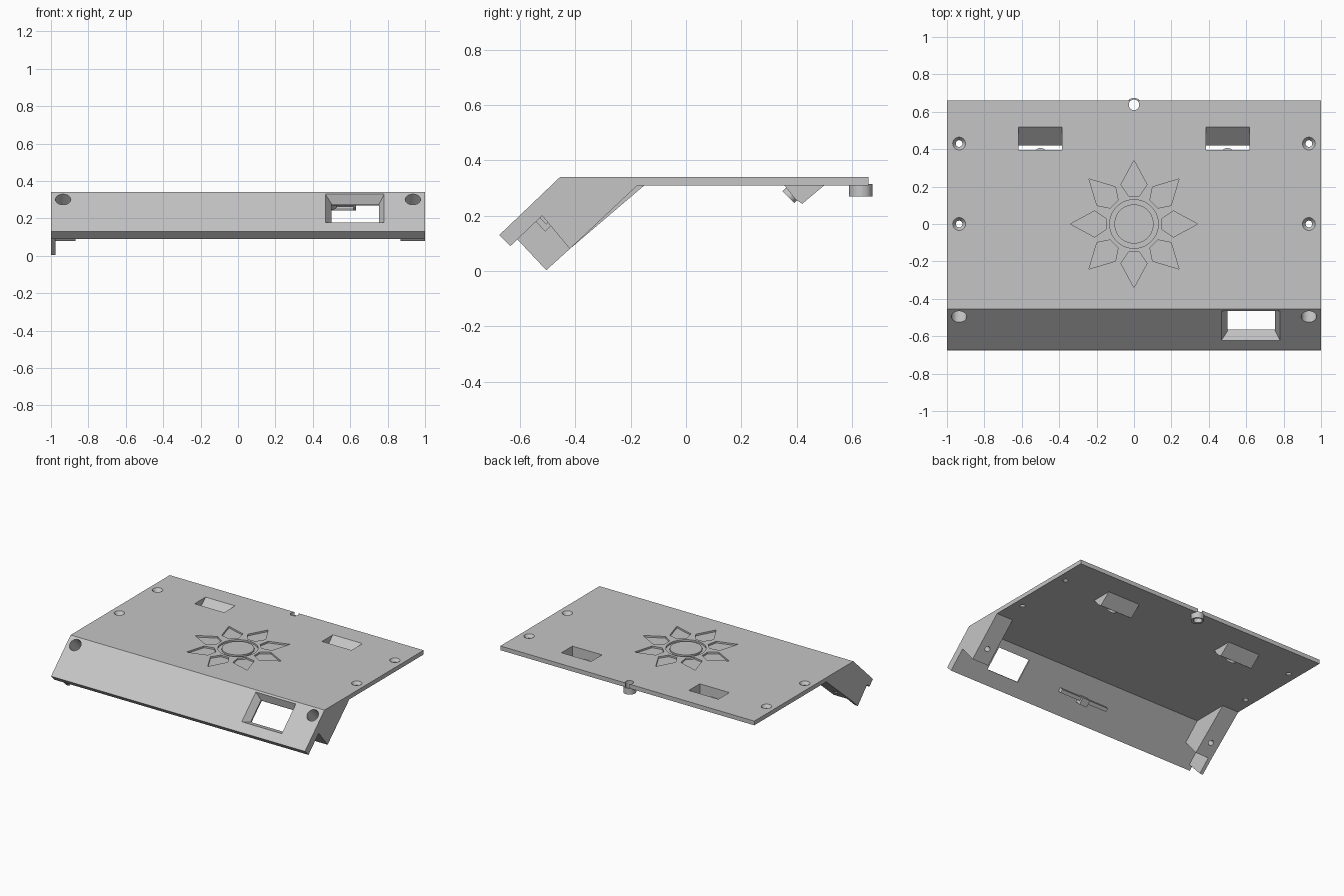
import bpy, bmesh
from math import cos, sin, pi
from mathutils import Vector

cube = bpy.data.objects.get("Cube")
if cube:
    bpy.data.objects.remove(cube, do_unlink=True)

grey = bpy.data.materials.new("plain_grey")
grey.use_nodes = True
COLOR = (0.56, 0.56, 0.56, 1)
grey.diffuse_color = COLOR
for node in grey.node_tree.nodes:
    if node.type == 'BSDF_PRINCIPLED':
        node.inputs["Base Color"].default_value = COLOR


def loft(name, loop_a, loop_b):
    """Closed solid between two matching loops of points."""
    bm = bmesh.new()
    a = [bm.verts.new(p) for p in loop_a]
    b = [bm.verts.new(p) for p in loop_b]
    bm.faces.new(a)
    bm.faces.new(b)
    for i in range(len(a)):
        j = (i + 1) % len(a)
        bm.faces.new((a[i], a[j], b[j], b[i]))
    bmesh.ops.recalc_face_normals(bm, faces=bm.faces)
    mesh = bpy.data.meshes.new(name)
    bm.to_mesh(mesh)
    bm.free()
    mesh.materials.append(grey)
    obj = bpy.data.objects.new(name, mesh)
    bpy.context.collection.objects.link(obj)
    return obj


def side_prism(name, profile, x0, x1):
    return loft(name, [(x0, y, z) for y, z in profile], [(x1, y, z) for y, z in profile])


def round_bar(name, p, q, r_p, r_q=None, sides=32):
    p, q = Vector(p), Vector(q)
    r_q = r_p if r_q is None else r_q
    turn = (q - p).to_track_quat('Z', 'Y')
    ring = [turn @ Vector((cos(2 * pi * i / sides), sin(2 * pi * i / sides), 0))
            for i in range(sides)]
    return loft(name, [p + v * r_p for v in ring], [q + v * r_q for v in ring])


def combine(target, other, operation):
    mod = target.modifiers.new("bool", 'BOOLEAN')
    mod.operation, mod.object, mod.solver = operation, other, 'EXACT'
    with bpy.context.temp_override(object=target, active_object=target,
                                   selected_objects=[target]):
        bpy.ops.object.modifier_apply(modifier=mod.name)
    bpy.data.objects.remove(other, do_unlink=True)


def cut(target, cutter):
    combine(target, cutter, 'DIFFERENCE')


def on_slope(x, s, d):
    """Point on the sloped front: s down from the fold, d inward."""
    return Vector((x, -0.455 - 0.723 * s + 0.69 * d, 0.34 - 0.69 * s - 0.723 * d))


def slope_box(name, x0, x1, s0, s1, d0, d1):
    corners = [(x0, s0), (x1, s0), (x1, s1), (x0, s1)]
    return loft(name, [on_slope(x, s, d0) for x, s in corners],
                [on_slope(x, s, d1) for x, s in corners])


# Folded sheet: flat top and sloped front
panel = side_prism("folded_panel", [(-0.455, 0.34), (0.66, 0.34), (0.66, 0.31),
                                    (-0.405, 0.31), (-0.635, 0.09), (-0.675, 0.13)], -1, 1)

# Corner brackets behind the slope
for x0, x1, back in ((0.87, 1, -0.175), (-1, -0.87, -0.15)):
    combine(panel, side_prism("bracket", [(-0.535, 0.215), (-0.52, 0.2), (-0.42, 0.08),
                                          (back, 0.31), (back, 0.325), (-0.42, 0.325)],
                              x0, x1), 'UNION')

# Thin tab under the right bracket
combine(panel, side_prism("tab", [(-0.61, 0.115), (-0.505, 0.003), (-0.42, 0.08),
                                  (-0.5, 0.22), (-0.535, 0.215)], -1, -0.975), 'UNION')

# Hooded slots near the back edge
for side in (-1, 1):
    xs = sorted((side * 0.375, side * 0.63))
    combine(panel, side_prism("hood", [(0.355, 0.325), (0.355, 0.31), (0.395, 0.26),
                                       (0.42, 0.243), (0.5, 0.31), (0.5, 0.325)], *xs), 'UNION')
    xs = sorted((side * 0.385, side * 0.618))
    cut(panel, side_prism("slot", [(0.395, 0.36), (0.54, 0.36), (0.42, 0.25),
                                   (0.42, 0.2), (0.395, 0.2)], *xs))
    stud = round_bar("slot_stud", (side * 0.5, 0.385, 0.282), (side * 0.5, 0.37, 0.267), 0.03)

# Rear socket with through hole
combine(panel, round_bar("socket", (0, 0.632, 0.27), (0, 0.632, 0.314), 0.042), 'UNION')
cut(panel, round_bar("socket_hole", (0, 0.637, 0.2), (0, 0.637, 0.4), 0.028))

# Countersunk holes in the top, counterbored holes in the slope
for x in (-0.935, 0.935):
    for y in (0, 0.43):
        cut(panel, round_bar("sink", (x, y, 0.345), (x, y, 0.318), 0.038, 0.018))
        cut(panel, round_bar("hole", (x, y, 0.25), (x, y, 0.4), 0.018))
    cut(panel, round_bar("bore", on_slope(x, 0.056, -0.05), on_slope(x, 0.056, 0.14), 0.041))
    cut(panel, round_bar("hole", on_slope(x, 0.056, 0.1), on_slope(x, 0.056, 0.35), 0.018))

# Bevelled window in the slope
outer = [(0.465, 0.013), (0.783, 0.013), (0.783, 0.235), (0.465, 0.235)]
inner = [(0.5, 0.043), (0.755, 0.043), (0.755, 0.205), (0.5, 0.205)]
cut(panel, loft("window_bevel", [on_slope(x, s, -0.002) for x, s in outer],
                [on_slope(x, s, 0.045) for x, s in inner]))
cut(panel, slope_box("window_hole", 0.5, 0.755, 0.043, 0.205, 0.03, 0.12))

# Engraved flower: ring and eight petals
FLOOR, ABOVE = 0.328, 0.36
ring = round_bar("ring", (0, 0, FLOOR), (0, 0, ABOVE), 0.13, sides=48)
cut(ring, round_bar("core", (0, 0, 0.3), (0, 0, 0.4), 0.105, sides=48))
cut(panel, ring)
for k in range(8):
    a = k * pi / 4
    kite = [(0.15, -0.03), (0.21, -0.07), (0.34, 0), (0.21, 0.07), (0.15, 0.03)]
    flat = [(r * cos(a) - t * sin(a), r * sin(a) + t * cos(a)) for r, t in kite]
    cut(panel, loft("petal", [(x, y, FLOOR) for x, y in flat],
                    [(x, y, ABOVE) for x, y in flat]))

# Retaining clip behind the slope
slope_box("clip_bar", -0.19, 0.19, 0.13, 0.155, 0.054, 0.09)
slope_box("clip_hook", -0.03, 0.03, 0.125, 0.175, 0.054, 0.105)
